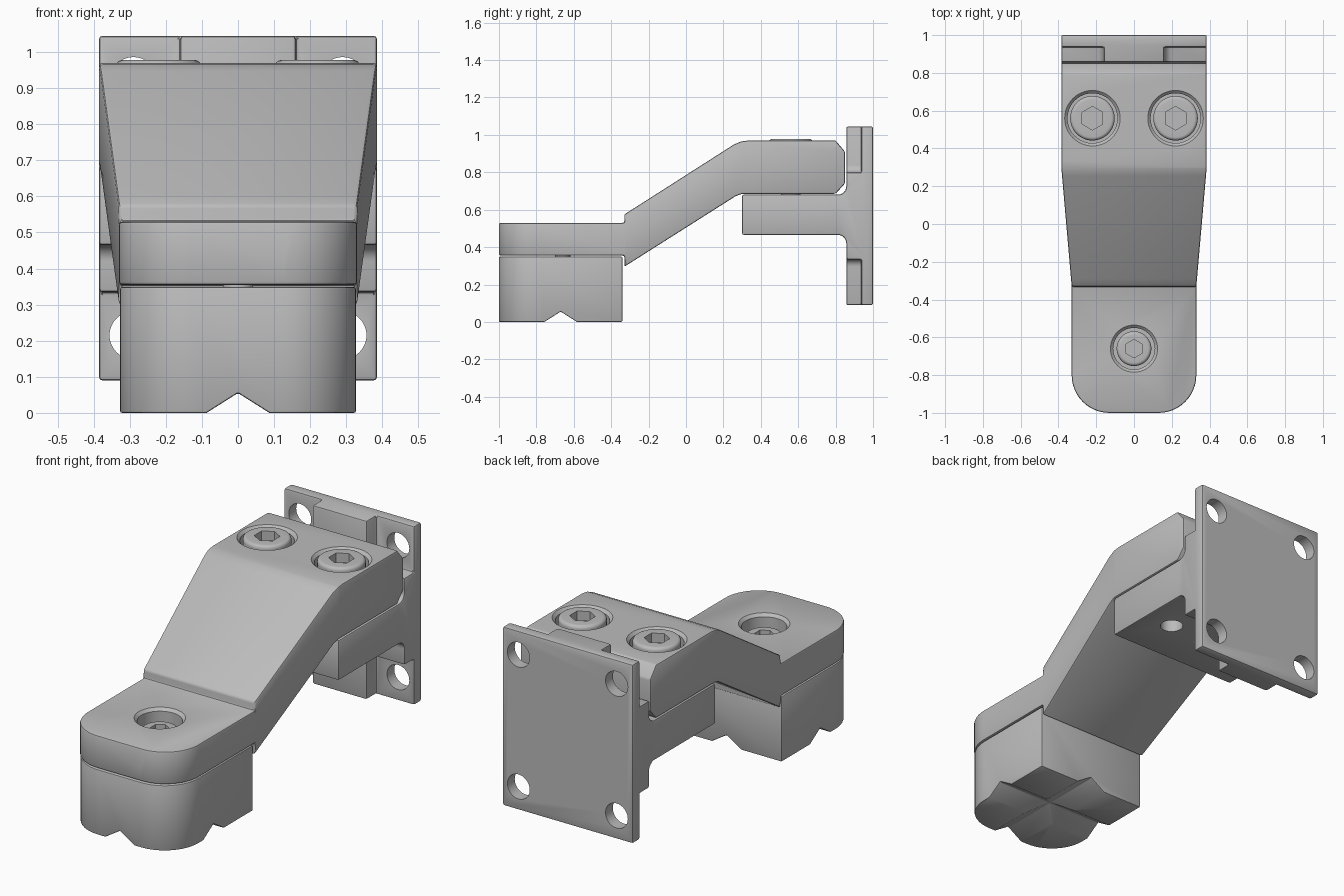
import bpy, bmesh, math
from math import pi

cube = bpy.data.objects.get("Cube")
if cube:
    bpy.data.objects.remove(cube)

grey = bpy.data.materials.new("matte grey")
grey.use_nodes = True
colour = (0.5, 0.5, 0.5, 1)
grey.diffuse_color = colour
grey.node_tree.nodes["Principled BSDF"].inputs["Base Color"].default_value = colour


def finish(name, bm):
    bmesh.ops.recalc_face_normals(bm, faces=bm.faces)
    mesh = bpy.data.meshes.new(name)
    bm.to_mesh(mesh)
    bm.free()
    mesh.materials.append(grey)
    ob = bpy.data.objects.new(name, mesh)
    bpy.context.scene.collection.objects.link(ob)
    return ob


def prism(name, pts, axis, lo, hi):
    """Extrude a 2D outline along one axis."""
    place = {"X": lambda a, b: (lo, a, b),
             "Y": lambda a, b: (a, lo, b),
             "Z": lambda a, b: (a, b, lo)}[axis]
    bm = bmesh.new()
    face = bm.faces.new([bm.verts.new(place(a, b)) for a, b in pts])
    new = bmesh.ops.extrude_face_region(bm, geom=[face])["geom"]
    step = [hi - lo if axis == k else 0 for k in "XYZ"]
    bmesh.ops.translate(bm, vec=step, verts=[v for v in new if isinstance(v, bmesh.types.BMVert)])
    return finish(name, bm)


def lathe(name, x, y, profile):
    """Spin a radius/height profile about a vertical axis."""
    bm = bmesh.new()
    verts = [bm.verts.new((r, 0, z)) for r, z in profile]
    edges = [bm.edges.new(p) for p in zip(verts, verts[1:])]
    bmesh.ops.spin(bm, geom=verts + edges, cent=(0, 0, 0), axis=(0, 0, 1),
                   angle=2 * pi, steps=48)
    bmesh.ops.remove_doubles(bm, verts=bm.verts, dist=1e-5)
    bmesh.ops.translate(bm, vec=(x, y, 0), verts=bm.verts)
    return finish(name, bm)


def arc(cx, cy, r, start, end, n=12):
    return [(cx + r * math.cos(math.radians(start + (end - start) * i / n)),
             cy + r * math.sin(math.radians(start + (end - start) * i / n)))
            for i in range(n + 1)]


def apply(ob, mod):
    bpy.ops.object.select_all(action="DESELECT")
    bpy.context.view_layer.objects.active = ob
    ob.select_set(True)
    bpy.ops.object.modifier_apply(modifier=mod.name)


def boolean(ob, cutter, operation="DIFFERENCE"):
    mod = ob.modifiers.new("cut", "BOOLEAN")
    mod.operation, mod.solver, mod.object = operation, "EXACT", cutter
    apply(ob, mod)
    bpy.data.objects.remove(cutter)


def bevel(ob, width):
    mod = ob.modifiers.new("soft edges", "BEVEL")
    mod.width, mod.segments = width, 2
    mod.limit_method, mod.angle_limit = "ANGLE", math.radians(35)
    apply(ob, mod)


def smooth(ob):
    bpy.ops.object.select_all(action="DESELECT")
    bpy.context.view_layer.objects.active = ob
    ob.select_set(True)
    bpy.ops.object.shade_smooth_by_angle(angle=math.radians(30))


def rounded_front(w, back):
    """Foot outline with rounded front corners."""
    r = 0.2
    return ([(w, back)] + arc(w - r, -1 + r, r, 0, -90)
            + arc(-w + r, -1 + r, r, -90, -180) + [(-w, back)])


# Cranked arm: side profile trimmed by the tapering plan outline
arm = prism("arm", [(-1, 0.355), (-0.33, 0.355), (-0.33, 0.295), (0.265, 0.672),
                    (0.3, 0.685), (0.8, 0.685), (0.85, 0.74), (0.85, 0.91),
                    (0.8, 0.97), (0.335, 0.97), (0.295, 0.965), (0.255, 0.948),
                    (-0.29, 0.6), (-0.33, 0.575), (-0.33, 0.53), (-1, 0.53)],
            "X", -0.5, 0.5)
plan = [(-0.385, 1.1), (0.385, 1.1), (0.385, 0.3)] + rounded_front(0.33, -0.33) + [(-0.385, 0.3)]
boolean(arm, prism("plan_cutter", plan, "Z", 0, 1.5), "INTERSECT")
bevel(arm, 0.009)

# Foot block with crossed V grooves underneath
foot = prism("foot_block", rounded_front(0.327, -0.34), "Z", 0, 0.349)
v = [(-0.095, -0.005), (0, 0.055), (0.095, -0.005)]
boolean(foot, prism("groove_cutter", v, "Y", -1.2, 0))
boolean(foot, prism("groove_cutter", [(a - 0.67, b) for a, b in v], "X", -0.6, 0.6))
bevel(foot, 0.006)

# Wall bracket: plate and shelf in one profile with filleted corners
bracket = prism("wall_bracket",
                [(1, 0.09), (1, 1.045), (0.857, 1.045)]
                + arc(0.812, 0.725, 0.045, 0, -90, 8)
                + [(0.3, 0.68), (0.3, 0.465)]
                + arc(0.812, 0.42, 0.045, 90, 0, 8) + [(0.857, 0.09)],
                "X", -0.385, 0.385)
for sx in (-1, 1):
    for up in (-1, 1):
        corner = [(0.5, 1.2), (0.5, 0.8)] + arc(0.2, 0.84, 0.04, 270, 180, 6) + [(0.16, 1.2)]
        pts = [(sx * a, 0.5675 + up * (b - 0.5675)) for a, b in corner]
        boolean(bracket, prism("pocket_cutter", pts, "Y", 0.7, 0.938))
bevel(bracket, 0.009)
for sx in (-1, 1):
    for z in (0.215, 0.92):
        boolean(bracket, prism("hole_cutter", arc(sx * 0.29, z, 0.066, 0, 352.5, 47), "Y", 0.8, 1.1))
    boolean(bracket, prism("hole_cutter", arc(sx * 0.22, 0.56, 0.057, 0, 352.5, 47), "Z", 0.4, 0.75))


def socket_screw(name, x, y, surface, top, head, bore, floor, tip):
    """Chamfered counterbore in the arm with a hex socket screw inside."""
    lip = bore + 0.015
    boolean(arm, lathe("bore_cutter", x, y, [(0, floor), (bore, floor), (bore, surface - 0.015),
                                             (lip, surface), (lip, surface + 0.05),
                                             (0, surface + 0.05)]))
    soft = 0.018
    shank = head * 0.45
    profile = [(0, tip), (shank, tip), (shank, floor - 0.002), (head, floor - 0.002)]
    profile += arc(head - soft, top - soft, soft, 0, 90, 5) + [(0, top)]
    screw = lathe(name, x, y, profile)
    hexagon = arc(x, y, head * 0.53, 30, 330, 5)
    boolean(screw, prism("socket_cutter", hexagon, "Z", top - 0.05, top + 0.1))
    smooth(screw)


for side, sx in (("left", 1), ("right", -1)):
    socket_screw(side + "_mounting_screw", sx * 0.22, 0.56, 0.97, 0.978, 0.118, 0.132, 0.86, 0.56)
socket_screw("foot_screw", 0, -0.66, 0.53, 0.475, 0.092, 0.11, 0.41, 0.2)

for part in (arm, foot, bracket):
    smooth(part)
